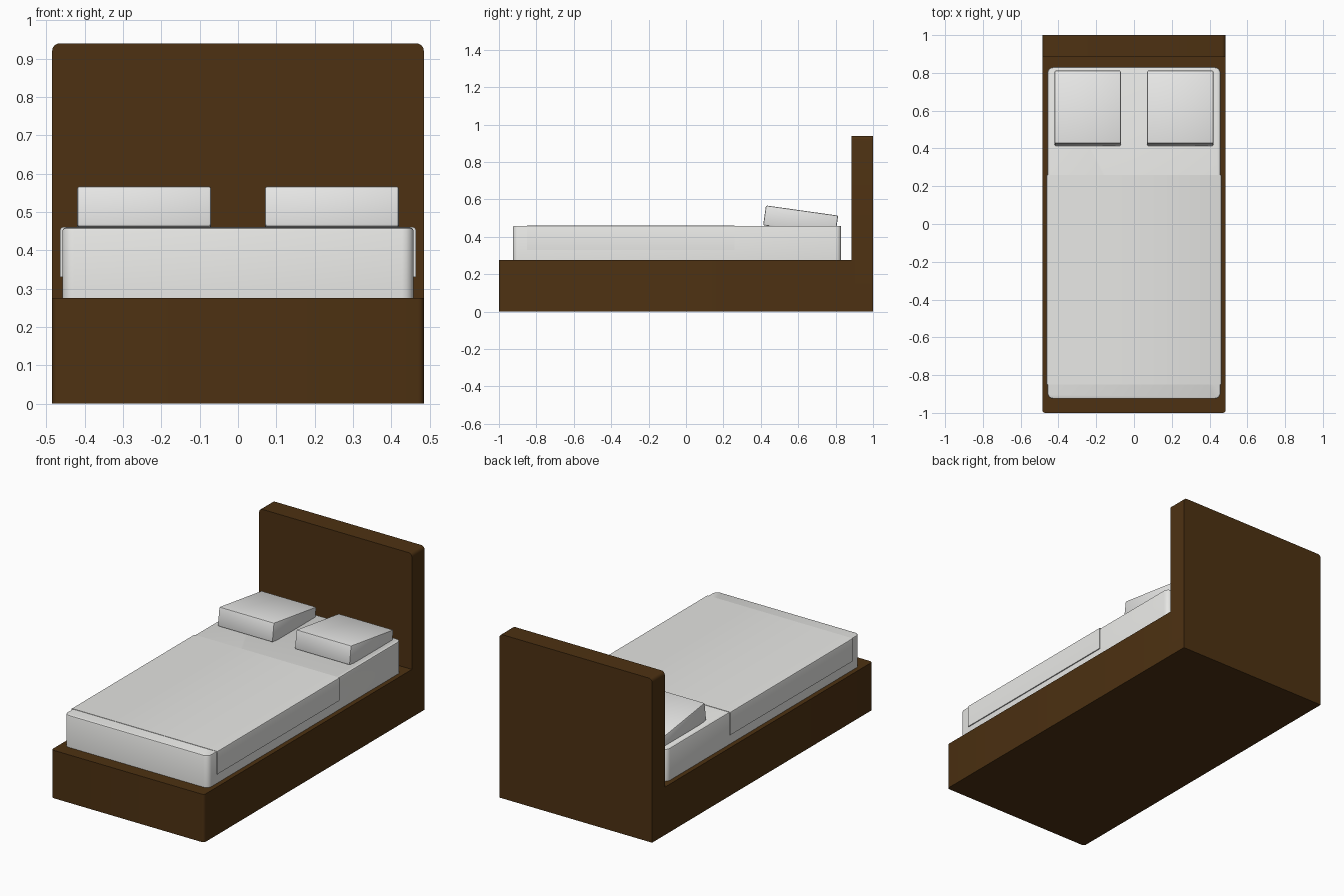
import bpy
import bmesh
from math import radians
from mathutils import Matrix

cube = bpy.data.objects.get("Cube")
if cube:
    bpy.data.objects.remove(cube, do_unlink=True)


def material(name, rgb):
    mat = bpy.data.materials.new(name)
    mat.use_nodes = True
    mat.diffuse_color = (*rgb, 1)
    mat.node_tree.nodes["Principled BSDF"].inputs["Base Color"].default_value = (*rgb, 1)
    return mat


wood = material("dark_wood", (0.075, 0.031, 0.006))
linen = material("white_linen", (0.8, 0.8, 0.78))
pillow_cloth = material("pillow_cotton", (0.85, 0.85, 0.84))


def on_axis(edge, axis):
    d = edge.verts[1].co - edge.verts[0].co
    return abs(d[axis]) > 0.99 * d.length


def box(name, low, high, mat, bevels=(), tilt=0):
    """Box between two corners; bevels holds (edge rule, radius, segments)."""
    size = [b - a for a, b in zip(low, high)]
    centre = [(a + b) / 2 for a, b in zip(low, high)]
    bm = bmesh.new()
    bmesh.ops.create_cube(bm, size=1)
    bmesh.ops.scale(bm, vec=size, verts=bm.verts)
    for rule, radius, segments in bevels:
        edges = [e for e in bm.edges if rule(e)]
        bmesh.ops.bevel(bm, geom=edges, offset=radius, segments=segments,
                        profile=0.5, affect='EDGES')
    bmesh.ops.transform(bm, matrix=Matrix.Rotation(radians(tilt), 4, 'X'), verts=bm.verts)
    mesh = bpy.data.meshes.new(name)
    bm.to_mesh(mesh)
    bm.free()
    mesh.materials.append(mat)
    obj = bpy.data.objects.new(name, mesh)
    obj.location = centre
    bpy.context.collection.objects.link(obj)
    bpy.ops.object.select_all(action='DESELECT')
    obj.select_set(True)
    bpy.context.view_layer.objects.active = obj
    bpy.ops.object.shade_smooth_by_angle(angle=radians(40))
    return obj


def upright(e):
    return on_axis(e, 2)


def top_rim(e):
    top = max(v.co.z for f in e.link_faces for v in f.verts)
    return all(abs(v.co.z - top) < 1e-5 for v in e.verts) and \
        any(abs(f.normal.z) < 0.1 for f in e.link_faces)


# Wooden base with softened foot corners, and the tall headboard
box("bed_base", (-0.485, -1, 0), (0.485, 0.9, 0.275), wood,
    [(lambda e: upright(e) and e.verts[0].co.y < 0, 0.015, 3)])
box("headboard", (-0.485, 0.885, 0), (0.485, 1, 0.94), wood,
    [(lambda e: on_axis(e, 1) and e.verts[0].co.z > 0, 0.02, 4)])

# Mattress and the cover draped over its sides
box("mattress", (-0.458, -0.925, 0.27), (0.458, 0.83, 0.459), linen,
    [(upright, 0.03, 4), (top_rim, 0.008, 2)])
box("blanket", (-0.464, -0.85, 0.33), (0.464, 0.26, 0.461), linen,
    [(lambda e: on_axis(e, 1) and e.verts[0].co.z > 0, 0.008, 2)])

# Pair of pillows, propped up along the foot-facing edge
for side, x in (("left", 0.245), ("right", -0.245)):
    box(side + "_pillow", (x - 0.175, 0.418, 0.434), (x + 0.175, 0.808, 0.541), pillow_cloth,
        [(lambda e: True, 0.007, 2)], tilt=-8)
